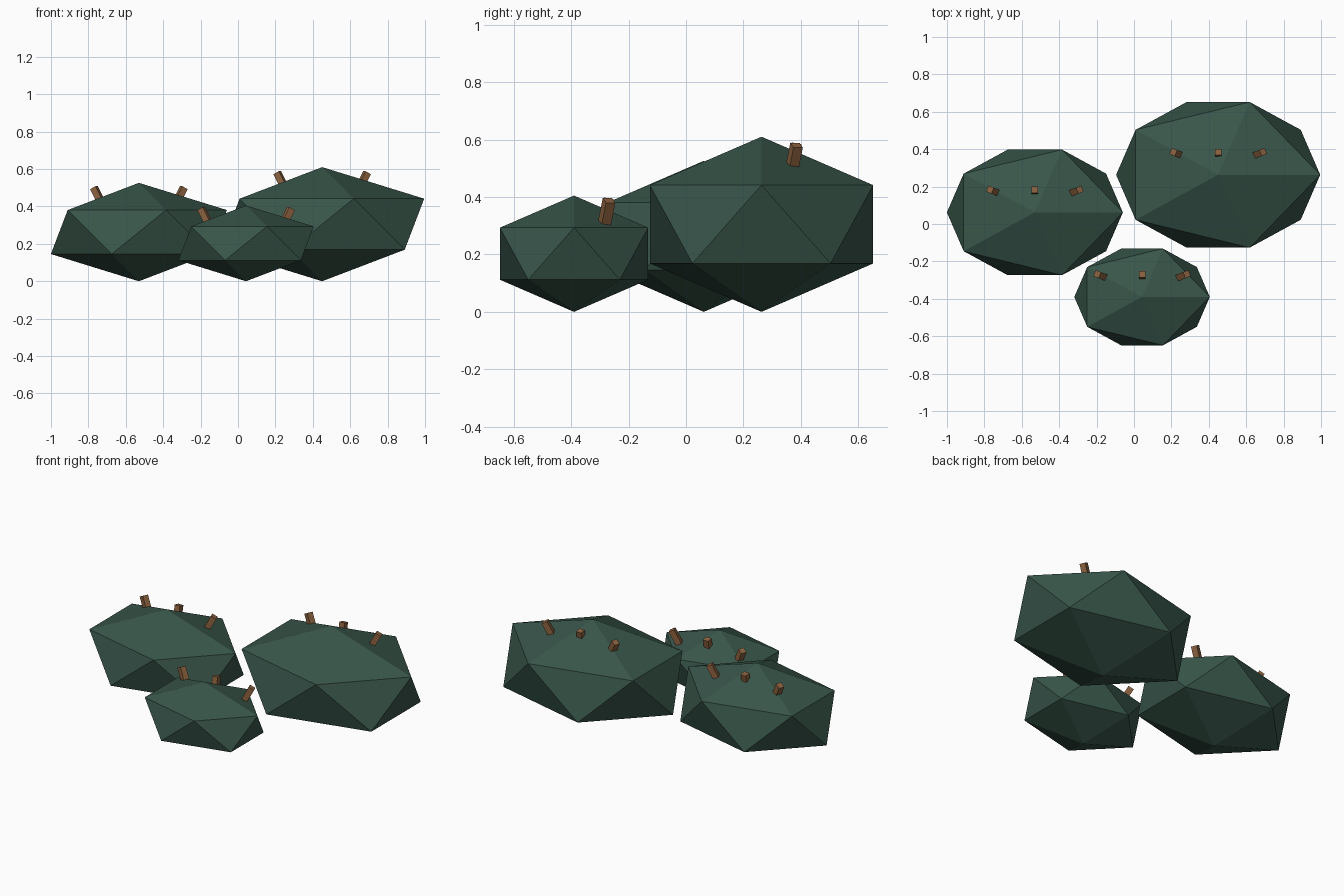
import bpy
from mathutils import Vector, Matrix

cube = bpy.data.objects.get("Cube")
if cube:
    bpy.data.objects.remove(cube, do_unlink=True)


def make_material(name, rgb):
    mat = bpy.data.materials.new(name)
    mat.use_nodes = True
    mat.diffuse_color = (*rgb, 1)
    mat.node_tree.nodes["Principled BSDF"].inputs["Base Color"].default_value = (*rgb, 1)
    return mat


green = make_material("dark_green", (0.040, 0.092, 0.068))
brown = make_material("twig_brown", (0.26, 0.122, 0.05))

TWIG_WIDTH, TWIG_LENGTH = 0.035, 0.13


def add_bush(name, x, y, radius):
    """Squashed, faceted icosahedron resting on the ground."""
    bpy.ops.mesh.primitive_ico_sphere_add(subdivisions=1, radius=1)
    bush = bpy.context.object
    bush.name = name
    bush.data.transform(Matrix.Diagonal((radius, radius * 0.75, radius * 0.5, 1)))
    bush.location = (x, y, radius * 0.5)
    bush.data.materials.append(green)


def add_twig(name, tip, direction):
    """Square stick whose upper end is centred on the tip."""
    bpy.ops.mesh.primitive_cube_add(size=1)
    twig = bpy.context.object
    twig.name = name
    twig.data.transform(Matrix.Diagonal((TWIG_WIDTH, TWIG_WIDTH, TWIG_LENGTH, 1)))
    twig.rotation_euler = direction.to_track_quat('Z', 'Y').to_euler()
    twig.location = tip - direction.normalized() * TWIG_LENGTH / 2
    twig.data.materials.append(brown)


# Three bushes: name, centre x, centre y, radius, twig tip height
bushes = [
    ("large_bush", 0.45, 0.263, 0.61, 0.58),
    ("medium_bush", -0.53, 0.062, 0.526, 0.50),
    ("small_bush", 0.043, -0.39, 0.405, 0.388),
]
for name, x, y, radius, tip_z in bushes:
    add_bush(name, x, y, radius)
    # Twigs fan outwards and lean back a little
    for side, label in ((-1, "right"), (0, "middle"), (1, "left")):
        tip = Vector((x + side * 0.24, y + 0.122, tip_z + (0 if side else 0.007)))
        add_twig(f"{name}_{label}_twig", tip, Vector((side * 0.5, 0.2, 1)))
